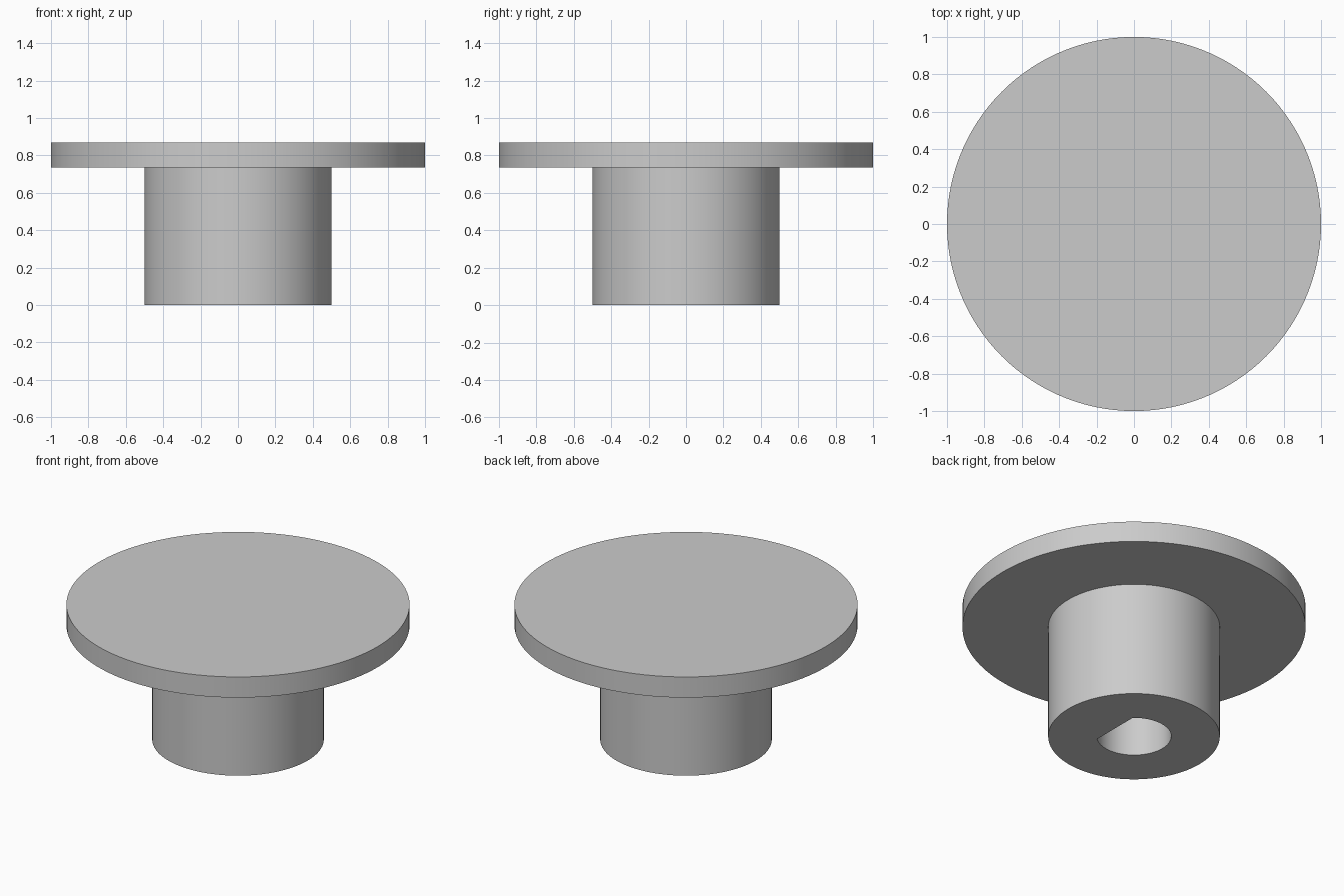
import bpy, bmesh
from math import cos, sin, pi, radians

cube = bpy.data.objects.get("Cube")
if cube:
    bpy.data.objects.remove(cube)

SEGMENTS = 120
FLANGE_R, BOSS_R, BORE_R = 1.0, 0.5, 0.217
FLANGE_Z, TOP_Z = 0.735, 0.868
FLAT_X = BORE_R * cos(radians(48))

grey = bpy.data.materials.new("plain grey")
grey.use_nodes = True
colour = (0.6, 0.6, 0.6, 1)
grey.diffuse_color = colour
grey.node_tree.nodes["Principled BSDF"].inputs["Base Color"].default_value = colour


def ring(bm, z, radius, flat=None):
    """Ring of vertices, cut straight at x = flat when given."""
    verts = []
    for i in range(SEGMENTS):
        a = 2 * pi * i / SEGMENTS
        r = radius
        if flat and cos(a) > 0:
            r = min(radius, flat / cos(a))
        verts.append(bm.verts.new((r * cos(a), r * sin(a), z)))
    return verts


def bridge(bm, lower, upper):
    for i in range(SEGMENTS):
        j = (i + 1) % SEGMENTS
        bm.faces.new((lower[i], lower[j], upper[j], upper[i]))


def finish(bm, name):
    bmesh.ops.recalc_face_normals(bm, faces=bm.faces)
    mesh = bpy.data.meshes.new(name)
    bm.to_mesh(mesh)
    bm.free()
    mesh.materials.append(grey)
    obj = bpy.data.objects.new(name, mesh)
    bpy.context.collection.objects.link(obj)
    bpy.ops.object.select_all(action="DESELECT")
    obj.select_set(True)
    bpy.context.view_layer.objects.active = obj
    bpy.ops.object.shade_smooth_by_angle(angle=radians(30))


# Wide round flange on top
bm = bmesh.new()
low, high = ring(bm, FLANGE_Z, FLANGE_R), ring(bm, TOP_Z, FLANGE_R)
bridge(bm, low, high)
bm.faces.new(low)
bm.faces.new(high)
finish(bm, "flange")

# Hollow boss with a D-shaped bore, closed off by the flange
bm = bmesh.new()
loops = [ring(bm, FLANGE_Z, BOSS_R), ring(bm, 0, BOSS_R),
         ring(bm, 0, BORE_R, FLAT_X), ring(bm, FLANGE_Z, BORE_R, FLAT_X)]
for a, b in zip(loops, loops[1:] + loops[:1]):
    bridge(bm, a, b)
finish(bm, "boss")
